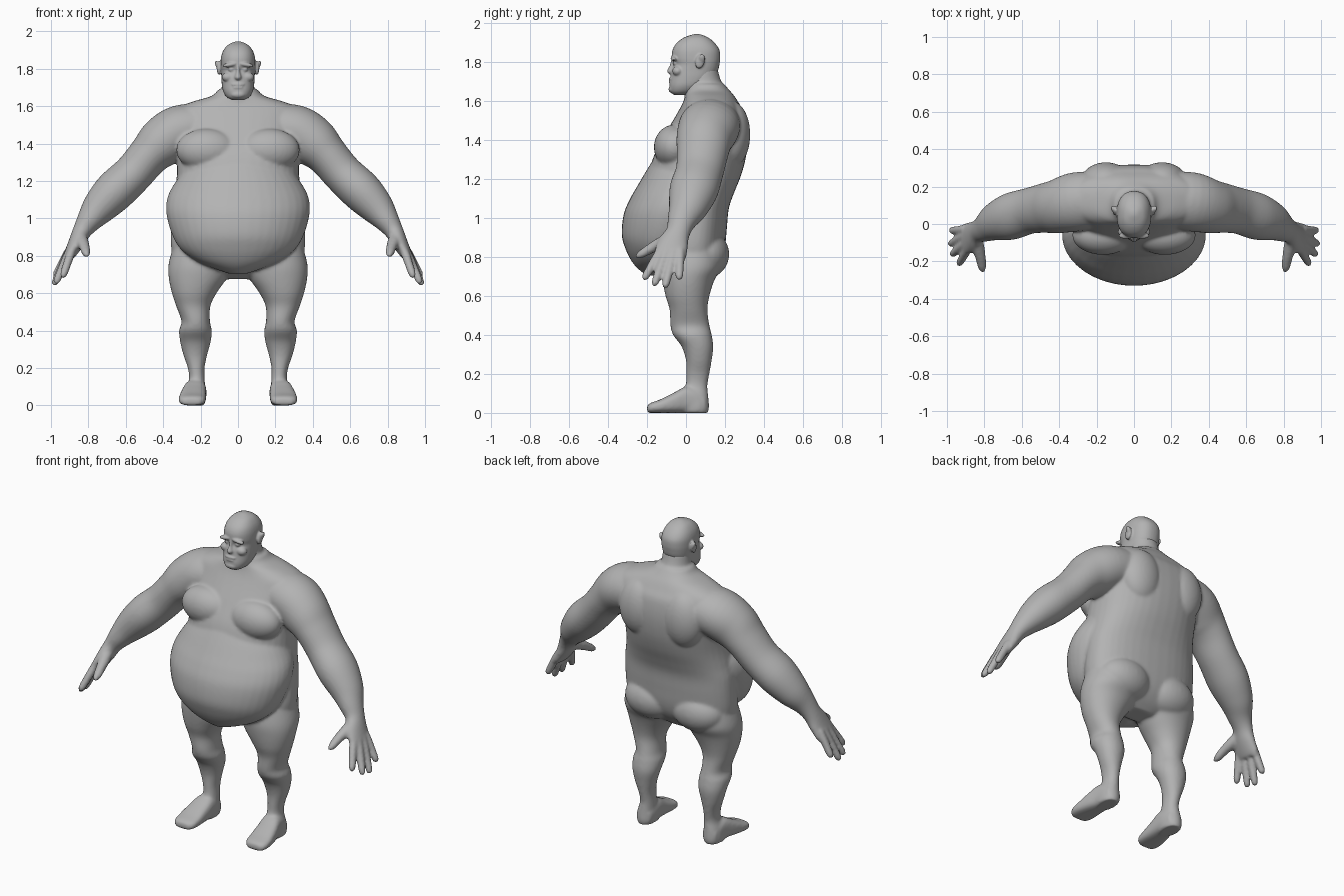
import bpy, bmesh, math
from mathutils import Vector, Matrix

if "Cube" in bpy.data.objects:
    bpy.data.objects.remove(bpy.data.objects["Cube"], do_unlink=True)

skin = bpy.data.materials.new("grey_skin")
skin.use_nodes = True
skin.diffuse_color = (0.45, 0.45, 0.45, 1)
bsdf = skin.node_tree.nodes["Principled BSDF"]
bsdf.inputs["Base Color"].default_value = (0.45, 0.45, 0.45, 1)
bsdf.inputs["Roughness"].default_value = 0.7


def resample(rows, steps=5):
    """Smooth Catmull-Rom interpolation of rows of numbers."""
    out = []
    for i in range(len(rows) - 1):
        a, b = rows[max(i - 1, 0)], rows[i]
        c, d = rows[i + 1], rows[min(i + 2, len(rows) - 1)]
        for s in range(steps):
            t = s / steps
            out.append([0.5 * (2 * q + (r - p) * t + (2 * p - 5 * q + 4 * r - w) * t * t
                               + (3 * q - p - 3 * r + w) * t ** 3)
                        for p, q, r, w in zip(a, b, c, d)])
    return out + [list(rows[-1])]


def loft(bm, rings, power=2.0, n=40):
    """Skin a closed tube over rings of (centre, half axis, half axis)."""
    loops = []
    for c, u, v in rings:
        loop = []
        for k in range(n):
            a = math.tau * k / n
            x, y = math.cos(a), math.sin(a)
            x = math.copysign(abs(x) ** (2 / power), x)
            y = math.copysign(abs(y) ** (2 / power), y)
            loop.append(bm.verts.new(c + u * x + v * y))
        loops.append(loop)
    for l0, l1 in zip(loops, loops[1:]):
        for k in range(n):
            j = (k + 1) % n
            bm.faces.new((l0[k], l0[j], l1[j], l1[k]))
    bm.faces.new(loops[0])
    bm.faces.new(loops[-1])


def stack(bm, rows, power=2.0):
    """Horizontal sections: z, x min, x max, y front, y back."""
    loft(bm, [(Vector(((x0 + x1) / 2, (y0 + y1) / 2, z)),
               Vector(((x1 - x0) / 2, 0, 0)), Vector((0, (y1 - y0) / 2, 0)))
              for z, x0, x1, y0, y1 in resample(rows)], power)


def centred(rows):
    return [(z, -w, w, y0, y1) for z, w, y0, y1 in rows]


def limb(bm, rows, side=Vector((0, 1, 0)), power=2.0):
    """Sections across a path: x, y, z, thickness radius, sideways radius."""
    pts = resample(rows)
    rings = []
    for i, (x, y, z, r, w) in enumerate(pts):
        t = Vector(pts[min(i + 1, len(pts) - 1)][:3]) - Vector(pts[max(i - 1, 0)][:3])
        up = t.cross(side).normalized()
        rings.append((Vector((x, y, z)), up.cross(t).normalized() * w, up * r))
    loft(bm, rings, power)


def blob(bm, centre, radii, tilt=0.0, axis='X'):
    m = (Matrix.Translation(centre) @ Matrix.Rotation(tilt, 4, axis)
         @ Matrix.Diagonal((*radii, 1)))
    bmesh.ops.create_uvsphere(bm, u_segments=32, v_segments=20, radius=1, matrix=m)


def mirror(bm):
    copy = bmesh.ops.duplicate(bm, geom=bm.verts[:] + bm.edges[:] + bm.faces[:])["geom"]
    verts = [g for g in copy if isinstance(g, bmesh.types.BMVert)]
    bmesh.ops.scale(bm, vec=(-1, 1, 1), verts=verts)


def sculpt(name, bm, voxel, smooth):
    """Fuse the overlapping masses into one smooth surface."""
    bmesh.ops.recalc_face_normals(bm, faces=bm.faces[:])
    me = bpy.data.meshes.new(name)
    bm.to_mesh(me)
    bm.free()
    ob = bpy.data.objects.new(name, me)
    bpy.context.collection.objects.link(ob)
    bpy.ops.object.select_all(action='DESELECT')
    bpy.context.view_layer.objects.active = ob
    ob.select_set(True)
    rm = ob.modifiers.new("fuse", 'REMESH')
    rm.mode = 'VOXEL'
    rm.voxel_size = voxel
    rm.use_smooth_shade = True
    sm = ob.modifiers.new("soften", 'SMOOTH')
    sm.factor, sm.iterations = 0.5, smooth
    for mod in ("fuse", "soften"):
        bpy.ops.object.modifier_apply(modifier=mod)
    ob.data.materials.clear()
    ob.data.materials.append(skin)
    bpy.ops.object.shade_smooth()
    return ob


# ---- Body: paired masses first, then mirrored
bm = bmesh.new()
# leg
stack(bm, [(.84, .03, .35, -.11, .18), (.75, .03, .372, -.125, .18), (.68, .06, .37, -.12, .145),
           (.60, .115, .353, -.105, .12), (.53, .148, .33, -.084, .11), (.45, .15, .302, -.08, .12),
           (.40, .14, .315, -.066, .132), (.34, .146, .309, -.022, .14), (.27, .165, .292, 0, .132),
           (.20, .179, .268, .002, .12), (.14, .178, .262, -.003, .11), (.08, .175, .28, -.03, .115),
           (.03, .173, .285, -.04, .119), (0, .18, .28, -.03, .113)], 2.1)
# foot: y, x centre, half width, top height
loft(bm, [(Vector((x, y, h / 2)), Vector((w, 0, 0)), Vector((0, 0, h / 2)))
          for y, x, w, h in resample([(.10, .227, .045, .09), (.05, .227, .056, .125),
                                      (0, .23, .061, .135), (-.06, .238, .068, .105),
                                      (-.13, .244, .073, .07), (-.18, .246, .066, .052),
                                      (-.2, .248, .04, .038)])], 2.8)
# arm
limb(bm, [(.18, .13, 1.485, .13, .15), (.31, .118, 1.465, .14, .158), (.405, .095, 1.405, .135, .145),
          (.478, .085, 1.335, .112, .133), (.56, .07, 1.24, .107, .123), (.66, .04, 1.145, .11, .125),
          (.74, .012, 1.06, .093, .103), (.795, -.02, .99, .068, .076), (.835, -.04, .93, .05, .062),
          (.865, -.065, .87, .042, .078), (.895, -.08, .815, .032, .084), (.91, -.085, .785, .022, .078)])
# fingers
for base, tip in [((.895, -.145, .81), (.938, -.217, .685)), ((.912, -.112, .80), (.975, -.165, .652)),
                  ((.916, -.07, .80), (.985, -.108, .642)), ((.914, -.03, .81), (.98, -.035, .685))]:
    a, b = Vector(base), Vector(tip)
    rows = [(*a.lerp(b, t), r, r) for t, r in
            ((-.2, .022), (.15, .023), (.5, .022), (.85, .02), (.97, .014), (1.02, .006))]
    limb(bm, rows)
# thumb
limb(bm, [(.845, -.05, .92, .03, .03), (.835, -.115, .88, .032, .034), (.82, -.18, .845, .026, .028),
          (.812, -.23, .815, .021, .023), (.808, -.257, .80, .01, .01)], Vector((1, 0, 0)))
# chest, shoulder blade, buttock
blob(bm, (.165, -.06, 1.365), (.165, .105, .115))
blob(bm, (.15, .235, 1.43), (.13, .095, .17))
blob(bm, (.16, .10, .815), (.17, .122, .125))
mirror(bm)
# torso
stack(bm, centred([(.675, .10, -.03, .09), (.72, .27, -.09, .14), (.78, .34, -.11, .18),
                   (.85, .358, -.13, .20), (.95, .36, -.12, .21), (1.05, .355, -.12, .22),
                   (1.13, .34, -.15, .247), (1.22, .328, -.185, .283), (1.32, .326, -.165, .309),
                   (1.43, .335, -.108, .318), (1.53, .345, -.05, .305), (1.585, .335, -.02, .275),
                   (1.625, .24, -.005, .25), (1.655, .14, 0, .225), (1.69, .105, .01, .195)]), 2.3)
# belly
stack(bm, centred([(.705, .05, -.2, -.08), (.74, .15, -.247, -.02), (.78, .235, -.28, .02),
                   (.84, .31, -.31, .08), (.915, .353, -.33, .14), (1.02, .382, -.32, .18),
                   (1.10, .38, -.287, .2), (1.17, .35, -.247, .2), (1.25, .29, -.2, .15),
                   (1.32, .2, -.155, .1)]))
# neck
stack(bm, centred([(1.5, .13, -.02, .25), (1.60, .115, -.01, .23), (1.66, .095, -.005, .205),
                   (1.71, .085, 0, .178), (1.77, .08, .01, .162)]))
sculpt("body", bm, .0085, 8)

# ---- Head
bm = bmesh.new()
# brow, eye, cheek, ear
blob(bm, (.04, -.062, 1.822), (.044, .018, .012), .18, 'Y')
blob(bm, (.036, -.055, 1.795), (.016, .012, .010))
blob(bm, (.052, -.042, 1.755), (.034, .028, .026))
blob(bm, (.102, .072, 1.805), (.012, .024, .038), -.25, 'X')
blob(bm, (.112, .082, 1.82), (.009, .016, .024), .3, 'Y')
mirror(bm)
# skull and jaw
stack(bm, centred([(1.632, .03, -.06, .0), (1.648, .06, -.08, .06), (1.68, .08, -.085, .11),
                   (1.72, .087, -.08, .145), (1.76, .089, -.074, .165), (1.79, .091, -.064, .172),
                   (1.82, .093, -.072, .176), (1.86, .091, -.07, .173), (1.895, .08, -.052, .152),
                   (1.925, .057, -.015, .118), (1.942, .025, .03, .08), (1.946, .005, .05, .06)]), 2.3)
# nose
stack(bm, centred([(1.825, .010, -.074, -.03), (1.785, .012, -.084, -.03),
                   (1.755, .021, -.098, -.03), (1.74, .016, -.088, -.03)]))
# lips and chin
blob(bm, (0, -.075, 1.716), (.036, .014, .008))
blob(bm, (0, -.076, 1.699), (.03, .013, .008))
blob(bm, (0, -.068, 1.662), (.04, .022, .02))
sculpt("head", bm, .005, 4)
